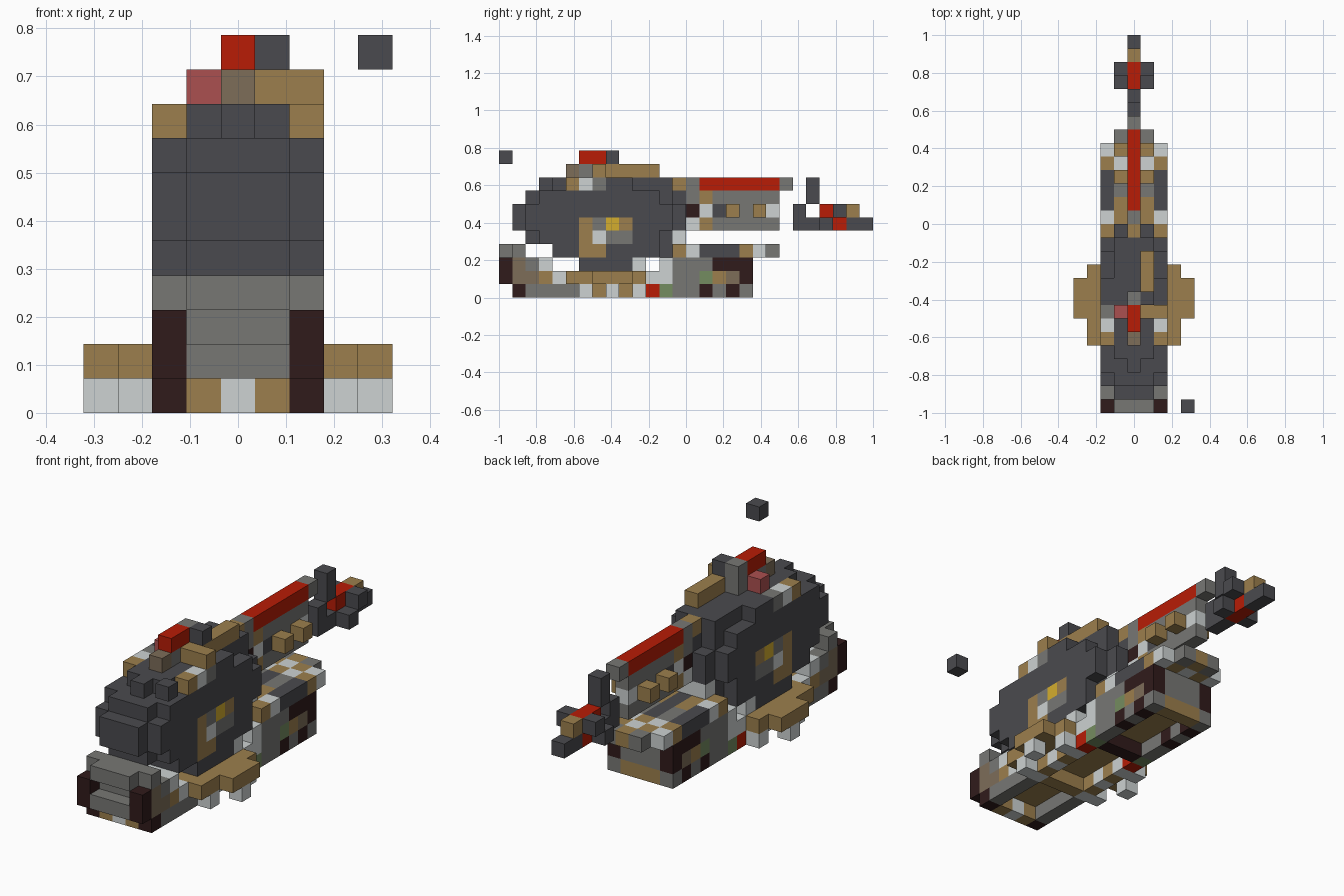
import bpy, bmesh
from mathutils import Vector

cube = bpy.data.objects.get("Cube")
if cube:
    bpy.data.objects.remove(cube, do_unlink=True)

U = 1 / 14  # block size

# Palette, one letter per colour
PALETTE = {
    "d": ("dark_grey", "4a4a4e"), "g": ("mid_grey", "777774"),
    "l": ("pale_grey", "cdd2d2"), "b": ("tan", "9c7f4d"),
    "m": ("maroon", "301b1b"), "r": ("red", "b81c06"),
    "y": ("yellow", "d4ae2e"), "s": ("salmon", "ab5050"),
    "e": ("moss_green", "748c60"), "t": ("taupe", "7d6d59"),
}
LETTERS = list(PALETTE)


def linear(c):
    return c / 12.92 if c <= 0.04045 else ((c + 0.055) / 1.055) ** 2.4


def make_material(name, code):
    rgb = [linear(v / 255) for v in bytes.fromhex(code)]
    mat = bpy.data.materials.new(name)
    mat.use_nodes = True
    mat.diffuse_color = (*rgb, 1)
    bsdf = mat.node_tree.nodes["Principled BSDF"]
    bsdf.inputs["Base Color"].default_value = (*rgb, 1)
    bsdf.inputs["Roughness"].default_value = 0.9
    return mat


MATERIALS = [make_material(*v) for v in PALETTE.values()]
grid = {}  # cell -> (part, colour letter)

ALL = range(-2, 3)
MID = range(-1, 2)
SIDES = (-2, 2)
INNER = (-1, 1)
CENTRE = (0,)


def row(part, xs, y, z, colours):
    """Lay a run of blocks from front to back, a dot leaves a gap."""
    for x in xs:
        for n, c in enumerate(colours):
            if c != ".":
                grid[x, y + n, z] = (part, c)


# Hull: floor, side walls and cross bars
row("hull", MID, 0, 1, "g" + "b" * 16 + "mg")
row("hull", SIDES, 1, 0, "mgggglblblreggmgmg")
row("hull", SIDES, 0, 1, "mttblbbbbbbllggebtm")
row("hull", SIDES, 0, 2, "mtgl......l.lgggmmm")
row("hull", MID, 1, 2, "gll......l.lggggggg"[:11] + "ggggggg")
for y, c in ((1, "b"), (6, "b"), (12, "m"), (18, "b")):
    row("hull", MID, y, 0, c)
row("hull", CENTRE, 1, 0, "l")

# Nose step, overhanging a recess
row("nose", MID, 0, 3, "g")
row("nose", ALL, 1, 3, "g")

# Rear deck with its overhanging end
row("rear_deck", SIDES, 13, 3, "bldddbl")
row("rear_deck", INNER, 13, 3, "dbbgglbg")
row("rear_deck", CENTRE, 13, 3, "dddddblb")
row("rear_deck", MID, 13, 4, "l")

# Cabin: a wide stepped core with a smaller rounded disc on each side
for z, first, last in ((2, 6, 9), (3, 4, 12), (4, 2, 12), (5, 1, 13),
                       (6, 1, 13), (7, 2, 12), (8, 4, 12)):
    row("cabin", MID, first, z, "d" * (last - first + 1))
for z, first, last in ((2, 6, 9), (3, 4, 11), (4, 3, 11), (5, 2, 12),
                       (6, 2, 12), (7, 3, 11)):
    row("cabin", SIDES, first, z, "d" * (last - first + 1))
row("cabin", CENTRE, 3, 8, "d")

# Side hatch of coloured blocks
row("side_hatch", SIDES, 6, 3, "bb")
row("side_hatch", SIDES, 6, 4, "blgg")
row("side_hatch", SIDES, 6, 5, "bgyb")

# Roof fittings
row("roof_fittings", SIDES, 5, 8, "blgdd")
row("roof_fittings", CENTRE, 5, 9, "tgdg")
row("roof_fittings", CENTRE, 8, 10, "g")
row("roof_fittings", (-1,), 7, 9, "s")
row("roof_fittings", (1,), 7, 9, "bbbbb")
row("roof_fittings", (2,), 7, 9, "b")
row("roof_light", CENTRE, 6, 10, "rr")
row("roof_light", (1,), 8, 10, "d")

# Tail boom
for z, colours in ((5, "dlbggggg"), (6, "dmldbgbl"),
                   (7, "dgbggggg"), (8, "bgrrrrrrg")):
    row("tail_boom", CENTRE, 13, z, colours)
row("tail_boom", INNER, 17, 6, "b.b")

# Tail rotor: hub, blades and side pins
row("tail_rotor", CENTRE, 22, 5, "ddrrdd")
row("tail_rotor", CENTRE, 22, 6, "d.rrb")
for z in (7, 8):
    row("tail_rotor", CENTRE, 23, z, "d")
row("tail_rotor", INNER, 24, 5, "d")
row("tail_rotor", INNER, 25, 6, "d")

# Side steps with short feet
row("side_steps", (-3, 3), 5, 1, "bbbbbb")
row("side_steps", (-4, 4), 7, 1, "bbb")
row("side_steps", (-3, 3), 6, 0, "l...l")
row("side_steps", (-4, 4), 8, 0, "l")

# Loose block floating beside the nose
row("loose_block", (4,), 0, 10, "d")


def build_part(part):
    """Make the exposed block faces of one part."""
    bm = bmesh.new()
    for cell, (owner, colour) in grid.items():
        if owner != part:
            continue
        centre = Vector((cell[0] * U, -1 + (cell[1] + 0.5) * U, (cell[2] + 0.5) * U))
        for axis in range(3):
            for sign in (-1, 1):
                normal = Vector((0, 0, 0))
                normal[axis] = sign
                if tuple(int(c + n) for c, n in zip(cell, normal)) in grid:
                    continue
                u = Vector((0, 0, 0))
                u[(axis + 1) % 3] = 1
                v = normal.cross(u)
                corners = (-u - v, u - v, u + v, v - u)
                face = bm.faces.new([bm.verts.new(centre + (normal + c) * U / 2)
                                     for c in corners])
                face.material_index = LETTERS.index(colour)
    bmesh.ops.remove_doubles(bm, verts=bm.verts, dist=U / 100)
    mesh = bpy.data.meshes.new(part)
    bm.to_mesh(mesh)
    bm.free()
    for mat in MATERIALS:
        mesh.materials.append(mat)
    bpy.context.collection.objects.link(bpy.data.objects.new(part, mesh))


for part in dict.fromkeys(owner for owner, _ in grid.values()):
    build_part(part)
